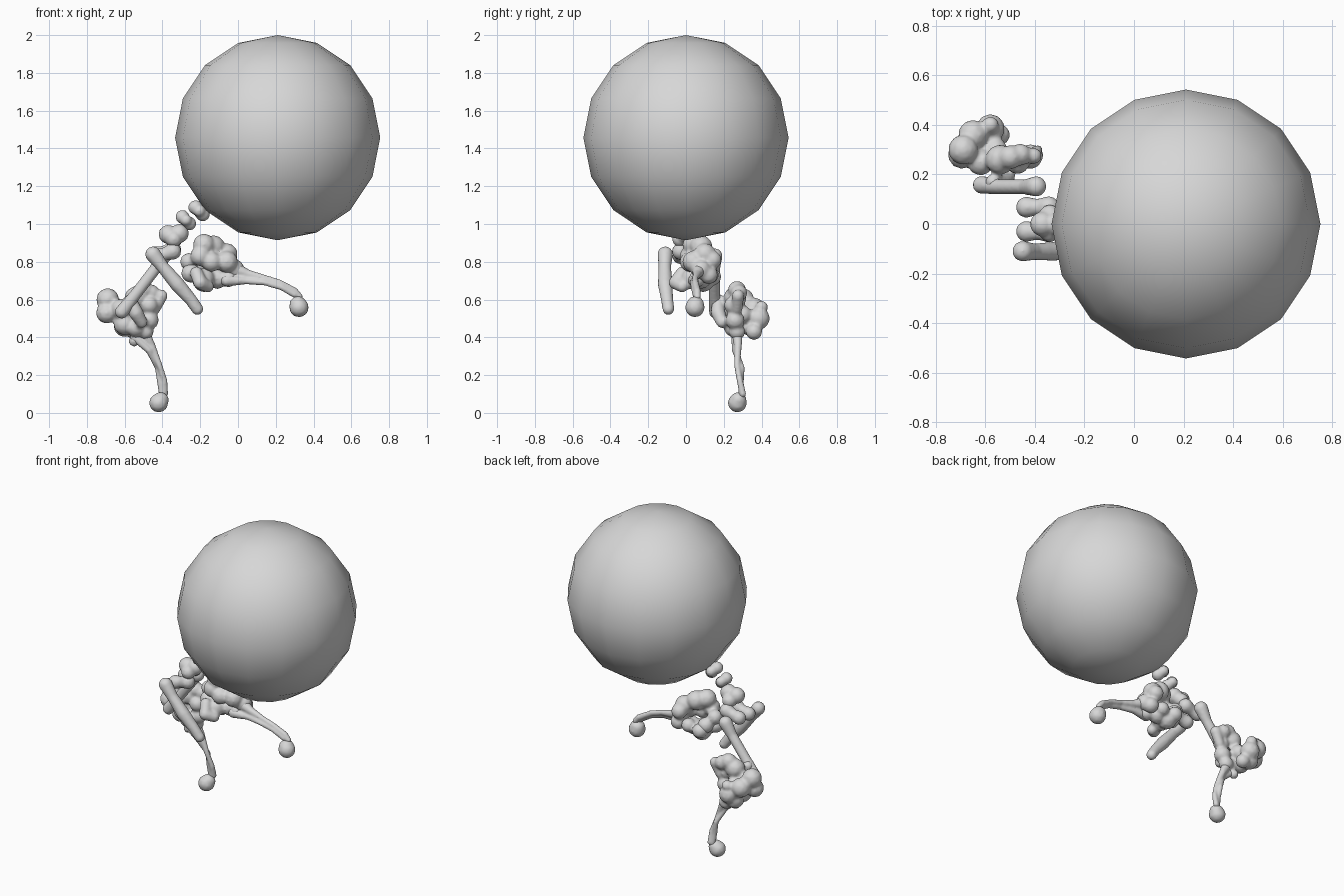
import bpy, bmesh
from mathutils import Vector, Matrix

grey = bpy.data.materials.new("plain grey")
grey.diffuse_color = (0.68, 0.68, 0.68, 1)


def add_object(name, bm):
    for f in bm.faces:
        f.smooth = True
    mesh = bpy.data.meshes.new(name)
    bm.to_mesh(mesh)
    bm.free()
    mesh.materials.append(grey)
    ob = bpy.data.objects.new(name, mesh)
    bpy.context.collection.objects.link(ob)
    return ob


def ball(bm, p, r, scale=(1, 1, 1)):
    m = Matrix.Translation(p) @ Matrix.Diagonal((*scale, 1))
    bmesh.ops.create_icosphere(bm, subdivisions=2, radius=r, matrix=m)


def strand(bm, points):
    """Overlapping balls along a path of (x, y, z, radius)."""
    for a, b in zip(points, points[1:]):
        pa, pb = Vector(a[:3]), Vector(b[:3])
        n = max(2, int((pb - pa).length / (0.45 * min(a[3], b[3]))))
        for i in range(n + 1):
            t = i / n
            ball(bm, pa.lerp(pb, t), a[3] + (b[3] - a[3]) * t)


def organic(name, lumps=(), strands=(), voxel=0.009, smooth=4):
    """Fuse lumps and strands into one smooth skin."""
    bm = bmesh.new()
    for x, y, z, r in lumps:
        ball(bm, (x, y, z), r)
    for s in strands:
        strand(bm, s)
    ob = add_object(name, bm)
    rm = ob.modifiers.new("fuse", 'REMESH')
    rm.mode = 'VOXEL'
    rm.voxel_size = voxel
    rm.use_smooth_shade = True
    sm = ob.modifiers.new("soften", 'SMOOTH')
    sm.factor = 0.5
    sm.iterations = smooth
    return ob


# large sphere
bm = bmesh.new()
bmesh.ops.create_uvsphere(bm, u_segments=16, v_segments=8, radius=0.543,
                          matrix=Matrix.Translation((0.21, 0, 1.457)))
add_object("large_sphere", bm)

# chain of beads leading down from the sphere
for i, (x, z, r) in enumerate([(-0.205, 1.07, 0.04), (-0.275, 1.02, 0.038)]):
    organic(f"chain_bead_{i + 1}",
            [(x - 0.02, 0, z + 0.018, r), (x + 0.018, 0, z - 0.018, r),
             (x, 0.03, z, r * 0.85), (x, -0.03, z, r * 0.85)])
organic("chain_knuckle",
        [(-0.37, 0, 0.945, 0.052), (-0.31, 0.0, 0.95, 0.052),
         (-0.34, 0.035, 0.915, 0.045), (-0.34, -0.03, 0.92, 0.045)])

# hip knobs side by side
for name, y, z in [("hip_knob_back", 0.068, 0.85), ("hip_knob_middle", -0.03, 0.84)]:
    organic(name, strands=[[(-0.435, y, z - 0.01, 0.044), (-0.39, y, z, 0.034),
                            (-0.345, y, z + 0.015, 0.046)]])

# long bones
organic("front_bone", strands=[[(-0.45, -0.11, 0.84, 0.043), (-0.40, -0.112, 0.775, 0.035),
                                (-0.32, -0.11, 0.68, 0.041), (-0.25, -0.1, 0.60, 0.034),
                                (-0.215, -0.093, 0.55, 0.033)]])
organic("back_bone", strands=[[(-0.395, 0.152, 0.83, 0.043), (-0.44, 0.15, 0.76, 0.032),
                               (-0.54, 0.15, 0.63, 0.032), (-0.615, 0.158, 0.535, 0.038)]])

# lower lumpy mass
organic("lower_mass", [
    (-0.69, 0.30, 0.60, 0.062), (-0.695, 0.28, 0.53, 0.058), (-0.65, 0.36, 0.55, 0.062),
    (-0.58, 0.385, 0.50, 0.060), (-0.60, 0.35, 0.46, 0.060), (-0.545, 0.36, 0.43, 0.045),
    (-0.62, 0.25, 0.55, 0.055), (-0.60, 0.27, 0.47, 0.060), (-0.54, 0.26, 0.61, 0.062),
    (-0.50, 0.27, 0.65, 0.050), (-0.46, 0.28, 0.635, 0.046), (-0.47, 0.25, 0.57, 0.050),
    (-0.47, 0.26, 0.49, 0.052), (-0.49, 0.27, 0.43, 0.045), (-0.54, 0.25, 0.45, 0.050),
    (-0.56, 0.30, 0.52, 0.050), (-0.55, 0.27, 0.38, 0.030), (-0.58, 0.40, 0.56, 0.035)],
    [[(-0.57, 0.17, 0.60, 0.032), (-0.54, 0.17, 0.53, 0.040), (-0.51, 0.19, 0.48, 0.032)],
     [(-0.46, 0.28, 0.62, 0.03), (-0.405, 0.275, 0.62, 0.034), (-0.44, 0.27, 0.55, 0.03)]])

# lower tail: two thin twisted cords and an end ball
organic("lower_tail_cord", strands=[
    [(-0.50, 0.27, 0.43, 0.032), (-0.46, 0.275, 0.36, 0.022), (-0.415, 0.27, 0.25, 0.016),
     (-0.39, 0.285, 0.17, 0.017), (-0.388, 0.30, 0.10, 0.019)],
    [(-0.55, 0.26, 0.40, 0.022), (-0.47, 0.26, 0.33, 0.018), (-0.425, 0.295, 0.24, 0.016),
     (-0.412, 0.29, 0.16, 0.017), (-0.40, 0.295, 0.09, 0.018)]], voxel=0.007, smooth=3)
organic("lower_tail_ball", [(-0.42, 0.272, 0.053, 0.052), (-0.41, 0.277, 0.067, 0.045)])

# upper lumpy mass
organic("upper_mass", [
    (-0.18, 0.04, 0.89, 0.060), (-0.13, 0.08, 0.88, 0.062), (-0.06, 0.10, 0.84, 0.060),
    (-0.20, 0.02, 0.83, 0.055), (-0.26, 0.07, 0.80, 0.048), (-0.14, 0.02, 0.80, 0.055),
    (-0.06, 0.04, 0.80, 0.060), (-0.02, 0.08, 0.76, 0.055), (-0.03, 0.12, 0.73, 0.050),
    (-0.05, 0.14, 0.81, 0.050), (-0.22, 0.11, 0.75, 0.050)])
organic("upper_mass_base", [
    (-0.25, 0.05, 0.74, 0.052), (-0.18, 0.09, 0.70, 0.062), (-0.18, 0.03, 0.71, 0.058),
    (-0.11, 0.08, 0.71, 0.055), (-0.05, 0.06, 0.71, 0.046), (-0.20, 0.14, 0.72, 0.048),
    (-0.11, 0.13, 0.73, 0.045)],
    [[(-0.22, -0.02, 0.74, 0.036), (-0.20, -0.055, 0.69, 0.038), (-0.16, -0.02, 0.67, 0.034)]])

# upper tail: two thin twisted cords and an end ball
organic("upper_tail_cord", strands=[
    [(-0.02, 0.07, 0.76, 0.040), (0.05, 0.06, 0.735, 0.025), (0.14, 0.05, 0.715, 0.017),
     (0.22, 0.05, 0.69, 0.017), (0.30, 0.06, 0.645, 0.019), (0.325, 0.06, 0.615, 0.019)],
    [(-0.06, 0.04, 0.70, 0.032), (0.04, 0.045, 0.70, 0.020), (0.14, 0.035, 0.69, 0.016),
     (0.23, 0.04, 0.665, 0.016), (0.30, 0.05, 0.625, 0.017)]], voxel=0.007, smooth=3)
organic("upper_tail_ball", [(0.323, 0.047, 0.558, 0.053), (0.318, 0.05, 0.572, 0.048)])
